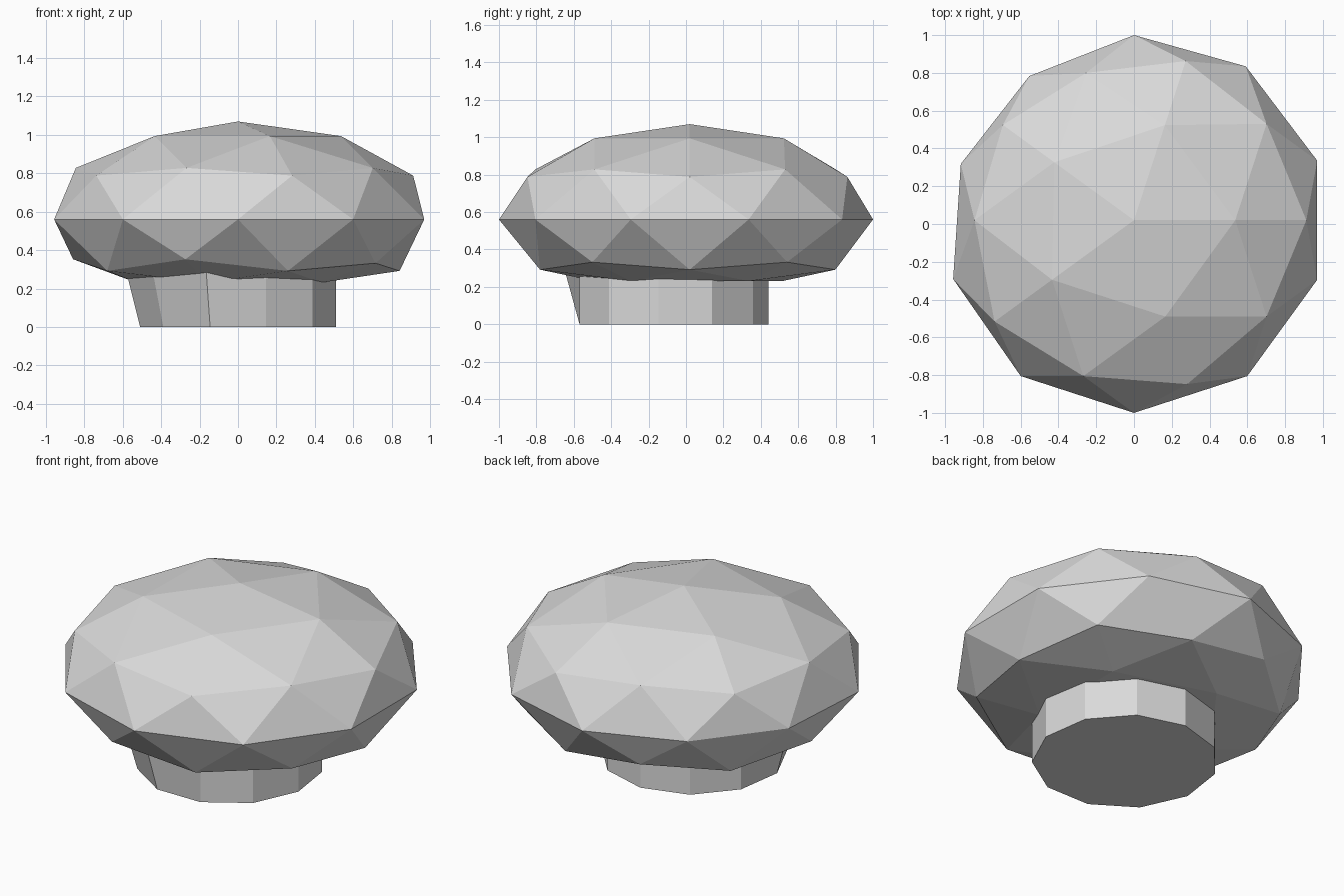
import bpy
import bmesh
import math

old = bpy.data.objects.get("Cube")
if old:
    bpy.data.objects.remove(old, do_unlink=True)

# Single pale stone colour
stone = bpy.data.materials.new("pale_grey")
stone.use_nodes = True
grey = (0.7, 0.7, 0.7, 1)
stone.diffuse_color = grey
bsdf = next(n for n in stone.node_tree.nodes if n.type == "BSDF_PRINCIPLED")
bsdf.inputs["Base Color"].default_value = grey


def finish(bm, name):
    bmesh.ops.recalc_face_normals(bm, faces=bm.faces)
    mesh = bpy.data.meshes.new(name)
    bm.to_mesh(mesh)
    bm.free()
    mesh.materials.append(stone)
    obj = bpy.data.objects.new(name, mesh)
    bpy.context.collection.objects.link(obj)
    return obj


# Cap: squashed faceted ball, slightly dented at the back, flattened underneath
CAP_Z, CAP_R, CAP_H, CAP_Y = 0.56, 1.02, 0.51, 0.02
bm = bmesh.new()
bmesh.ops.create_icosphere(bm, subdivisions=2, radius=1)
for v in bm.verts:
    x, y, z = v.co
    dent = 0.075 * max(0, -0.59 * x + 0.81 * y) ** 1.5
    if -0.6 < z < -0.1:
        dent += 0.03
    r = CAP_R * (1 - dent)
    if -0.5 < z < -0.1 and x < 0:
        z += 0.04
    v.co = (x * r, y * r + CAP_Y, CAP_Z + CAP_H * max(z, -0.645))
# Keep the front and back tips on the full length
for v in bm.verts:
    if abs(v.co.x) < 0.01 and abs(v.co.y) > 0.8:
        v.co.y = math.copysign(1, v.co.y)
finish(bm, "cap")

# Stem: eleven-sided drum whose front corner on one side flares into the cap
SIDES, STEM_R, STEM_Y, STEM_TOP = 11, 0.515, -0.075, 0.45
bm = bmesh.new()
rings = []
for height in (0, STEM_TOP):
    ring = []
    for i in range(SIDES):
        a = math.pi / 2 + math.tau * i / SIDES
        x, y = STEM_R * math.cos(a), STEM_R * math.sin(a)
        if height and x < -0.1 and y < 0:
            x, y = x * 1.22, y * 1.25
        ring.append(bm.verts.new((x, y + STEM_Y, height)))
    rings.append(ring)
bottom, top = rings
bm.faces.new(bottom)
bm.faces.new(top)
for i in range(SIDES):
    j = (i + 1) % SIDES
    bm.faces.new((bottom[i], bottom[j], top[j], top[i]))
finish(bm, "stem")
